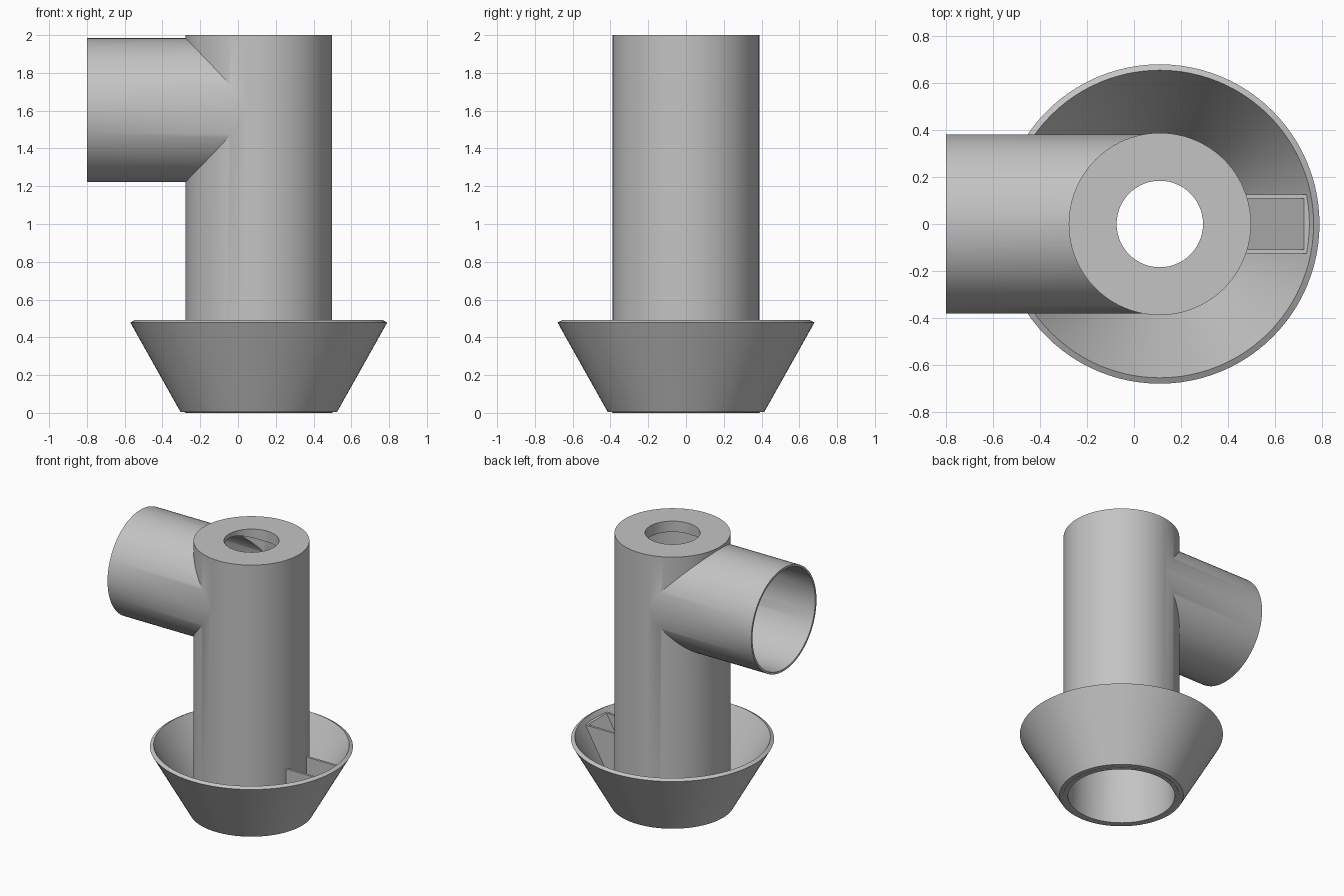
import bpy, bmesh, math
from mathutils import Matrix, Vector

if "Cube" in bpy.data.objects:
    bpy.data.objects.remove(bpy.data.objects["Cube"], do_unlink=True)

AXIS = 0.11       # x of the upright pipe
ARM_Z = 1.603     # height of the side pipe
SEGMENTS = 96

grey = bpy.data.materials.new("light grey")
grey.use_nodes = True
grey.diffuse_color = (0.55, 0.55, 0.55, 1)
grey.node_tree.nodes["Principled BSDF"].inputs["Base Color"].default_value = grey.diffuse_color


def make_object(name, bm):
    bmesh.ops.recalc_face_normals(bm, faces=bm.faces)
    mesh = bpy.data.meshes.new(name)
    bm.to_mesh(mesh)
    bm.free()
    mesh.materials.append(grey)
    obj = bpy.data.objects.new(name, mesh)
    bpy.context.collection.objects.link(obj)
    return obj


def cylinder(name, radius, start, end):
    """Capped cylinder between two points."""
    start, end = Vector(start), Vector(end)
    span = end - start
    turn = span.to_track_quat("Z", "Y").to_matrix().to_4x4()
    bm = bmesh.new()
    bmesh.ops.create_cone(bm, cap_ends=True, segments=SEGMENTS, radius1=radius, radius2=radius,
                          depth=span.length, matrix=Matrix.Translation((start + end) / 2) @ turn)
    return make_object(name, bm)


def ring(name, profile):
    """Closed (radius, z) profile turned around the upright axis."""
    bm = bmesh.new()
    loops = []
    for i in range(SEGMENTS):
        a = math.tau * i / SEGMENTS
        loops.append([bm.verts.new((AXIS + r * math.cos(a), r * math.sin(a), z)) for r, z in profile])
    for i, here in enumerate(loops):
        there = loops[(i + 1) % SEGMENTS]
        for j in range(len(profile)):
            k = (j + 1) % len(profile)
            bm.faces.new((here[j], there[j], there[k], here[k]))
    return make_object(name, bm)


def plate(name, profile, y0, y1):
    """Prism of an (offset, z) outline between two y values."""
    bm = bmesh.new()
    face = bm.faces.new([bm.verts.new((AXIS + x, y0, z)) for x, z in profile])
    out = bmesh.ops.extrude_face_region(bm, geom=[face])
    moved = [v for v in out["geom"] if isinstance(v, bmesh.types.BMVert)]
    bmesh.ops.translate(bm, verts=moved, vec=(0, y1 - y0, 0))
    return make_object(name, bm)


def boolean(target, tool, operation):
    mod = target.modifiers.new(tool.name, "BOOLEAN")
    mod.operation, mod.object, mod.solver = operation, tool, "EXACT"
    tool.hide_render = True
    bpy.context.view_layer.objects.active = target
    bpy.ops.object.modifier_apply(modifier=mod.name)
    bpy.data.objects.remove(tool, do_unlink=True)


# Upright pipe joined with the side pipe, then bored out
pipe = cylinder("pipe_tee", 0.388, (AXIS, 0, 0), (AXIS, 0, 2))
boolean(pipe, cylinder("side_pipe", 0.381, (-0.8, 0, ARM_Z), (AXIS, 0, ARM_Z)), "UNION")
boolean(pipe, cylinder("main_bore", 0.358, (AXIS, 0, -0.1), (AXIS, 0, 1.92)), "DIFFERENCE")
boolean(pipe, cylinder("top_hole", 0.184, (AXIS, 0, 1.8), (AXIS, 0, 2.1)), "DIFFERENCE")
boolean(pipe, cylinder("side_bore", 0.366, (-0.9, 0, ARM_Z), (AXIS, 0, ARM_Z)), "DIFFERENCE")

# Flared bowl around the foot
bowl = ring("bowl", [(0.38, 0.002), (0.415, 0.006), (0.68, 0.478),
                     (0.655, 0.492), (0.388, 0.02), (0.38, 0.02)])

# Small open pocket between the pipe and the bowl wall
side_outline = [(0.37, 0.03), (0.405, 0.03), (0.645, 0.46), (0.37, 0.46)]
for name, y0, y1 in (("pocket_front_wall", -0.125, -0.108), ("pocket_back_wall", 0.108, 0.125)):
    plate(name, side_outline, y0, y1)
plate("pocket_floor", [(0.37, 0.03), (0.405, 0.03), (0.645, 0.46), (0.615, 0.46), (0.375, 0.045)],
      -0.108, 0.108)

# Smooth round walls, crisp edges
bpy.ops.object.select_all(action="DESELECT")
for obj in (pipe, bowl):
    obj.select_set(True)
bpy.context.view_layer.objects.active = pipe
bpy.ops.object.shade_smooth_by_angle(angle=math.radians(30))
